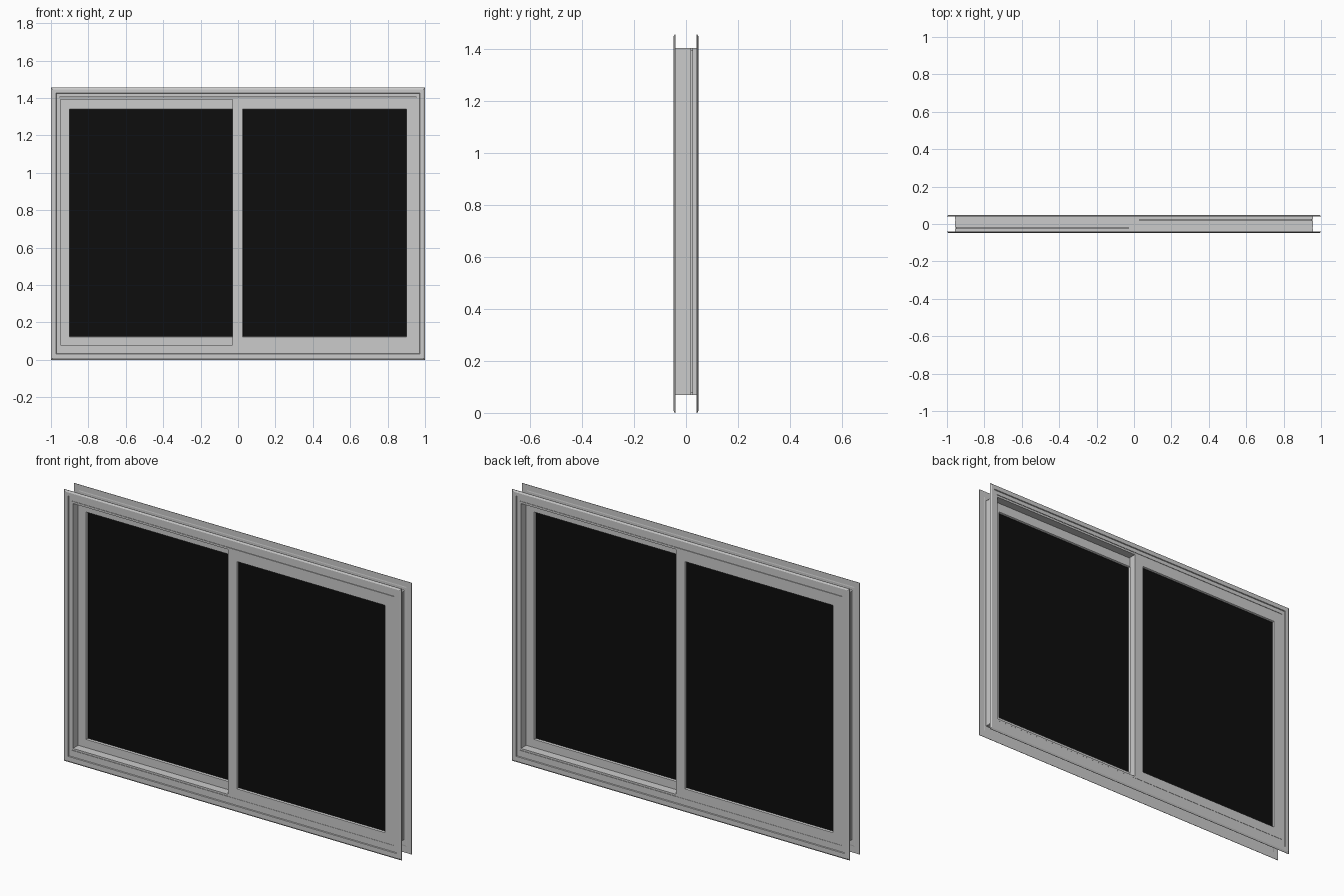
import bpy, bmesh
from math import pi
from mathutils import Matrix

if "Cube" in bpy.data.objects:
    bpy.data.objects.remove(bpy.data.objects["Cube"])

GLASS = bpy.data.materials.new("black_glass")
GLASS.diffuse_color = (0.004, 0.004, 0.004, 1)
GLASS.use_nodes = True
GLASS.node_tree.nodes["Principled BSDF"].inputs["Base Color"].default_value = GLASS.diffuse_color


def finish(name, bm, mat=None):
    bmesh.ops.recalc_face_normals(bm, faces=bm.faces)
    me = bpy.data.meshes.new(name)
    bm.to_mesh(me)
    bm.free()
    ob = bpy.data.objects.new(name, me)
    bpy.context.collection.objects.link(ob)
    if mat:
        me.materials.append(mat)
    return ob


def ring(name, loops):
    """Closed mitred frame; each loop is (x0, x1, z0, z1, y)."""
    bm = bmesh.new()
    rows = [[bm.verts.new(p) for p in
             ((a, y, c), (b, y, c), (b, y, d), (a, y, d))] for a, b, c, d, y in loops]
    for i, r in enumerate(rows):
        n = rows[(i + 1) % len(rows)]
        for k in range(4):
            j = (k + 1) % 4
            bm.faces.new((r[k], r[j], n[j], n[k]))
    return finish(name, bm)


def box(name, x0, x1, y0, y1, z0, z1, mat=None):
    bm = bmesh.new()
    bmesh.ops.create_cube(bm, size=1)
    for v in bm.verts:
        v.co = ((x0 + x1) / 2 + v.co.x * (x1 - x0),
                (y0 + y1) / 2 + v.co.y * (y1 - y0),
                (z0 + z1) / 2 + v.co.z * (z1 - z0))
    return finish(name, bm, mat)


def turned_copy(ob, name):
    """The window is identical when turned half way round."""
    me = ob.data.copy()
    me.transform(Matrix.Rotation(pi, 4, 'Z'))
    c = bpy.data.objects.new(name, me)
    bpy.context.collection.objects.link(c)


# Flange with chamfered rim and stepped inner lip: (half width, bottom, top, y)
profile = [
    (1.000, 0.000, 1.455, -0.041), (1.000, 0.000, 1.455, -0.043),
    (0.992, 0.009, 1.446, -0.048), (0.973, 0.032, 1.427, -0.048),
    (0.971, 0.034, 1.425, -0.0435), (0.955, 0.068, 1.404, -0.0435),
    (0.955, 0.068, 1.404, -0.040), (0.968, 0.040, 1.420, -0.040),
    (0.971, 0.034, 1.425, -0.041)]
flange = ring("front_flange", [(-h, h, b, t, y) for h, b, t, y in profile])
turned_copy(flange, "back_flange")

# Frame lining between the flanges, with two grooves around the outside
O, G, I = (0.957, 0.069, 1.402), (0.951, 0.077, 1.393), (0.949, 0.079, 1.391)
lining = [(O, -0.0425), (O, -0.025), (G, -0.025), (G, -0.019), (O, -0.019),
          (O, 0.019), (G, 0.019), (G, 0.025), (O, 0.025), (O, 0.0425),
          (I, 0.0425), (I, -0.0425)]
ring("frame_lining", [(-s[0], s[0], s[1], s[2], y) for s, y in lining])

# Sliding sash at the front right, with a small bevel toward the glass
out = (-0.03, 0.955, 0.069, 1.402)
inn = (0.024, 0.902, 0.123, 1.341)
deep = (0.026, 0.900, 0.125, 1.339)
sash = ring("front_sash", [out + (-0.0437,), inn + (-0.0437,), deep + (-0.040,),
                           deep + (-0.006,), inn + (-0.002,), out + (-0.002,)])
turned_copy(sash, "back_sash")

# Glass panes
pane = box("front_glass", 0.02, 0.906, -0.032, -0.014, 0.119, 1.345, GLASS)
turned_copy(pane, "back_glass")
